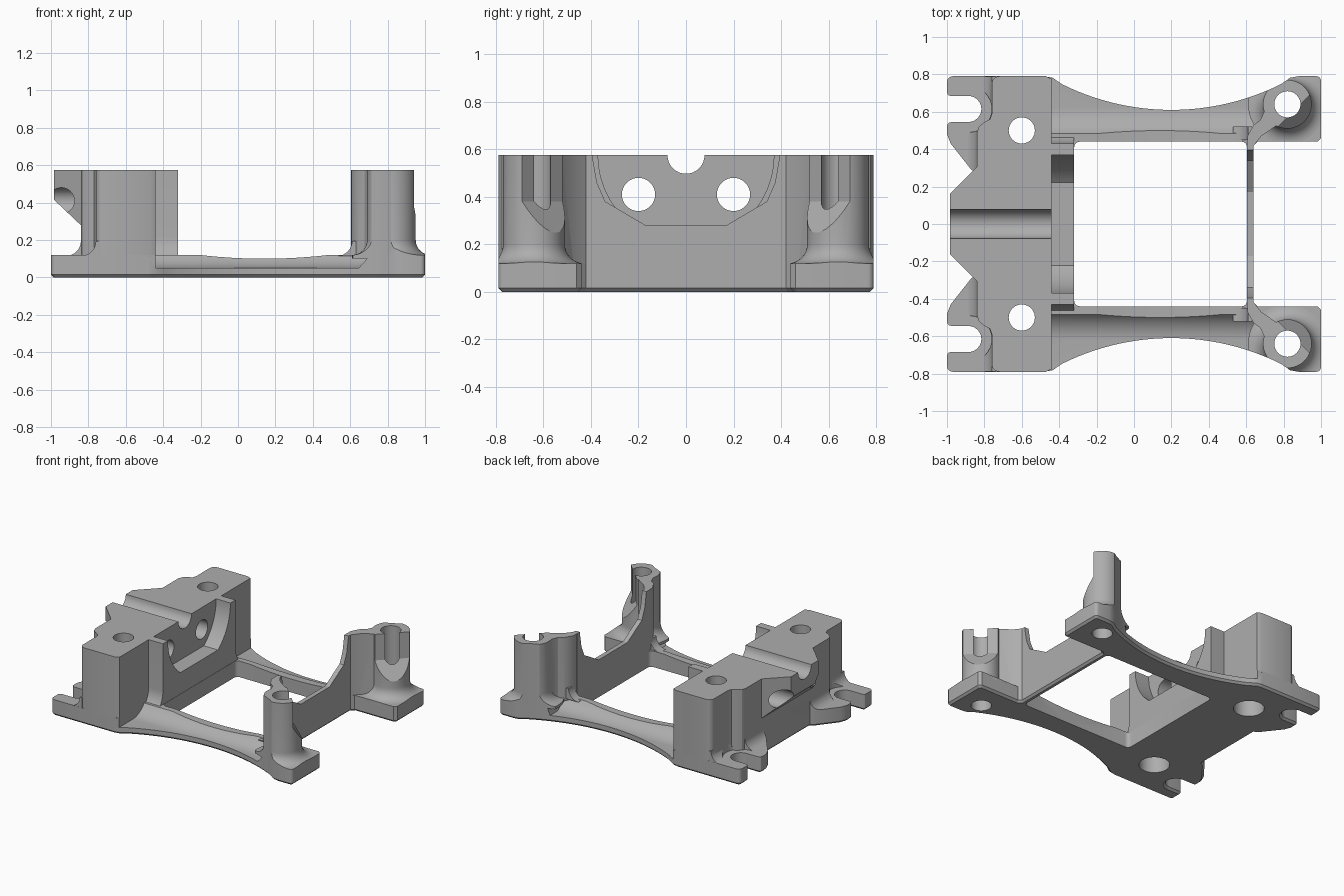
import bpy, bmesh, math
from mathutils import Vector, Matrix

cube = bpy.data.objects.get("Cube")
if cube:
    bpy.data.objects.remove(cube, do_unlink=True)

grey = bpy.data.materials.new("mid_grey")
grey.use_nodes = True
grey.diffuse_color = (0.42, 0.42, 0.42, 1)
grey.node_tree.nodes["Principled BSDF"].inputs["Base Color"].default_value = (0.42, 0.42, 0.42, 1)

TOP, PLATE, THIN = 0.575, 0.12, 0.05


def arc(cx, cy, r, a, b, n=12):
    angles = [math.radians(a + (b - a) * i / n) for i in range(n + 1)]
    return [(cx + r * math.cos(t), cy + r * math.sin(t)) for t in angles]


def mirrored(half, axis=1):
    """Close a half outline by reflecting it across the centre line."""
    flip = [(u, -v) if axis else (-u, v) for u, v in reversed(half)]
    return half + flip


def prism(name, pts, axis, a, b, chamfer=0):
    """Extrude a closed outline along an axis from a to b."""
    place = {"x": lambda u, v, h: (h, u, v),
             "y": lambda u, v, h: (u, h, v),
             "z": lambda u, v, h: (u, v, h)}[axis]
    bm = bmesh.new()
    low = [bm.verts.new(place(u, v, a)) for u, v in pts]
    high = [bm.verts.new(place(u, v, b)) for u, v in pts]
    bottom = bm.faces.new(low)
    bm.faces.new(high)
    for i in range(len(pts)):
        j = (i + 1) % len(pts)
        bm.faces.new((low[i], low[j], high[j], high[i]))
    bmesh.ops.recalc_face_normals(bm, faces=bm.faces)
    if chamfer:
        bmesh.ops.bevel(bm, geom=list(bottom.edges), offset=chamfer, segments=1,
                        affect="EDGES", clamp_overlap=True)
    return finish(name, bm)


def finish(name, bm):
    mesh = bpy.data.meshes.new(name)
    bm.to_mesh(mesh)
    bm.free()
    mesh.materials.append(grey)
    obj = bpy.data.objects.new(name, mesh)
    bpy.context.collection.objects.link(obj)
    return obj


def apply(obj, mod):
    bpy.context.view_layer.objects.active = obj
    bpy.ops.object.modifier_apply(modifier=mod.name)


def combine(obj, op, *tools):
    for tool in tools:
        mod = obj.modifiers.new("boolean", "BOOLEAN")
        mod.operation, mod.solver, mod.object = op, "EXACT", tool
        apply(obj, mod)
        bpy.data.objects.remove(tool, do_unlink=True)


def mirror(obj):
    mod = obj.modifiers.new("mirror", "MIRROR")
    mod.use_axis = (False, True, False)
    mod.use_mirror_merge = False
    apply(obj, mod)


def rod(axis, u, v, r, a, b):
    return prism("cutter", arc(u, v, r, 0, 348.75, 31), axis, a, b)


def fillet(name, x, side, r, y0, y1):
    """Concave strip where an upright face meets the plate top."""
    z = PLATE - 0.005
    curve = arc(x + side * r, z + r, r, 270, 180 if side > 0 else 360, 8)
    back = x - side * 0.02
    return prism(name, curve + [(back, z + r), (back, z)], "y", y0, y1)


# Plate outline, half of it, with waisted sides and open screw slots
outline = [(.64, .42), (.66, .44), (.98, .44), (1, .46)]
outline += arc(.975, .765, .025, 0, 90, 4) + [(.88, .79), (.835, .782)]
outline += arc(.2, 1.924, 1.314, -63.5, -116.5, 24) + [(-.435, .782), (-.48, .79)]
outline += arc(-.97, .76, .03, 90, 180, 4) + arc(-.98, .705, .02, 180, 270, 3)
outline += arc(-.886, .615, .07, 90, -90, 12)
outline += arc(-.975, .52, .025, 90, 180, 3) + [(-1, .48), (-.98, .43), (-.87, .29), (-.84, .27)]
full_outline = mirrored(outline)

base = prism("base_plate", full_outline, "z", 0, PLATE, 0.015)
window = arc(.575, .41, .03, 0, 90, 4) + arc(-.29, .41, .03, 90, 180, 4)
combine(base, "DIFFERENCE", prism("cutter", mirrored(window), "z", -.1, .5))

# Scooped tops of the side arms, running out in a ramp towards the pads
scoop = arc(.62, .22, .17, 180, 270, 12)
for s in (1, -1):
    profile = [(s * u, v) for u, v in scoop + [(.95, THIN), (.95, .5), (.45, .5)]]
    cutter = prism("cutter", profile, "x", -.44, .6)
    for vert in cutter.data.vertices:
        if vert.co.x > 0:
            vert.co.x += min(vert.co.z, .22) * 0.9
    combine(base, "DIFFERENCE", cutter)
dip = arc(.14, 3.105, 3.005, -99, -81, 16)
combine(base, "DIFFERENCE", prism("cutter", dip, "y", -.9, .9))

# Main block with an overhanging nose
half = [(-.44, .775), (-.47, .79)] + arc(-.72, .75, .04, 90, 180, 6)
half += [(-.76, .59), (-.77, .56), (-.80, .545), (-.83, .52), (-.84, .49)]
block = prism("main_block", mirrored(half), "z", PLATE - .01, TOP)
nose = prism("nose", mirrored([(-.7, .305), (-.84, .305), (-.985, .16)]), "z", .2, TOP)
combine(nose, "DIFFERENCE",
        prism("cutter", [(-.82, .1), (-.82, .26), (-1.1, .525), (-1.1, .1)], "y", -.5, .5))
combine(block, "UNION", nose)

# Raised flange with the round pocket
half = [(.60, .03)] + list(reversed(scoop))
half = [(u - .02, v) for u, v in half] + [(.43, TOP), (.37, TOP)]
half += arc(0, TOP, .37, 0, -53, 14)
flange = prism("pocket_flange", mirrored(half, 0), "x", -.45, -.322)

# Cable groove, cross holes and counterbored bolt holes
combine(block, "DIFFERENCE", rod("x", 0, TOP, .078, -1.2, 0))
for s in (1, -1):
    combine(block, "DIFFERENCE",
            rod("x", s * .2, .41, .07, -1.2, 0),
            rod("z", -.6, s * .5, .07, -.1, .8),
            rod("z", -.6, s * .5, .105, -.1, .2))
    combine(base, "DIFFERENCE",
            rod("z", -.6, s * .5, .105, -.1, .3),
            rod("z", .82, s * .64, .07, -.1, .3))

# Fillets where the block and the pillars meet the plate
inner = fillet("block_inner_fillet", -.84, -1, .08, .27, .53)
outer = fillet("block_outer_fillet", -.76, -1, .08, .54, .789)
corner = fillet("pillar_web_fillet", .61, -1, .08, .45, .52)
for part in (inner, outer):
    combine(part, "INTERSECT", prism("clip", outline, "z", -.1, .8))
    combine(part, "DIFFERENCE", rod("z", -.886, .615, .125, -.1, .8))

# Hollow screw pillar with a flared foot and a diagonal web
bm = bmesh.new()
foot = [(.13, TOP)] + arc(.21, PLATE + .08, .08, 180, 270, 8) + [(.21, .08)]
rings = []
for r, z in foot:
    rings.append([bm.verts.new((.82 + u, .64 + v, z)) for u, v in arc(0, 0, r, 0, 352.5, 47)])
for a, b in zip(rings, rings[1:]):
    for i in range(len(a)):
        j = (i + 1) % len(a)
        bm.faces.new((a[i], a[j], b[j], b[i]))
bm.faces.new(rings[0])
bm.faces.new(rings[-1])
bmesh.ops.recalc_face_normals(bm, faces=bm.faces)
pillar = finish("screw_pillar", bm)
web = [(.606, .40), (.606, .47), (.64, .53), (.675, .555), (.695, .60), (.70, .66),
       (.82, .66), (.79, .545), (.68, .47), (.638, .415)]
combine(pillar, "UNION", prism("web", web, "z", .09, TOP))
combine(pillar, "INTERSECT", prism("clip", outline, "z", .1, .8))
opening = prism("cutter", [(.05, .7), (.05, .38), (.16, .2), (.4, .2), (.4, .7)], "y", -.16, .16)
opening.data.transform(Matrix.Translation(Vector((.82, .64, 0))) @ Matrix.Rotation(math.radians(-45), 4, "Z"))
combine(pillar, "DIFFERENCE", opening, rod("z", .82, .64, .07, -.1, .8))

for part in (inner, outer, corner, pillar):
    mirror(part)

# Thin end wall with a dished top edge
half = [(.43, PLATE - .01), (.43, TOP), (.395, TOP), (.375, .46), (.34, .38), (.17, .28)]
prism("end_wall", mirrored(half, 0), "x", .605, .64)

bpy.ops.object.select_all(action="DESELECT")
for obj in bpy.context.collection.objects:
    if obj.type == "MESH":
        obj.select_set(True)
        bpy.context.view_layer.objects.active = obj
bpy.ops.object.shade_smooth_by_angle(angle=math.radians(30))
